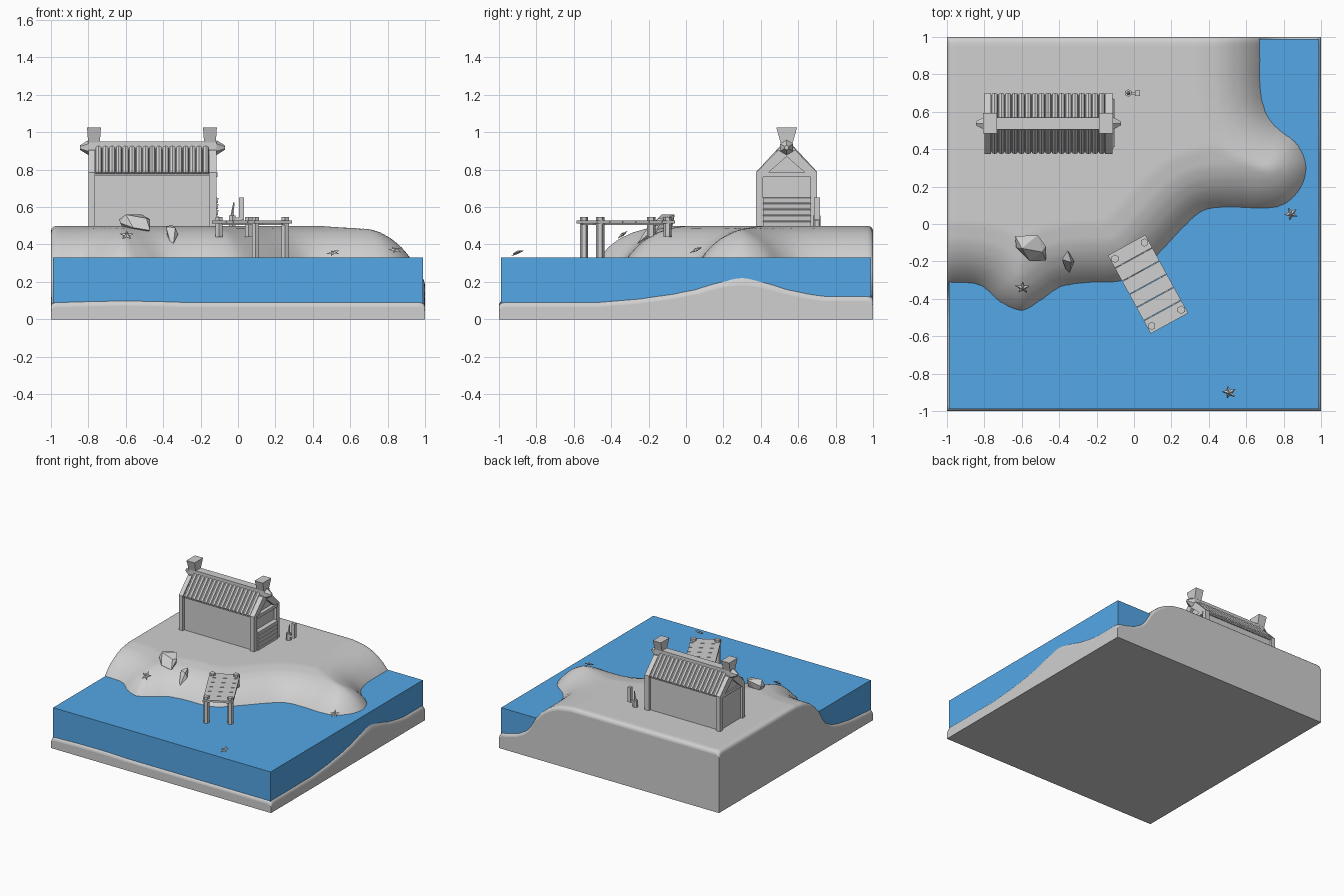
import bpy, bmesh, math, random
from mathutils import Vector, Matrix, Euler, kdtree

if "Cube" in bpy.data.objects:
    bpy.data.objects.remove(bpy.data.objects["Cube"])

random.seed(4)


def material(name, rgb):
    m = bpy.data.materials.new(name)
    m.diffuse_color = (*rgb, 1)
    m.use_nodes = True
    m.node_tree.nodes["Principled BSDF"].inputs["Base Color"].default_value = m.diffuse_color
    return m


GREY = material("stone_grey", (0.63, 0.63, 0.63))
BLUE = material("water_blue", (0.09, 0.39, 0.80))


def finish(name, bm, mat=GREY):
    bmesh.ops.recalc_face_normals(bm, faces=bm.faces)
    me = bpy.data.meshes.new(name)
    bm.to_mesh(me)
    bm.free()
    me.materials.append(mat)
    ob = bpy.data.objects.new(name, me)
    bpy.context.collection.objects.link(ob)
    return ob


def box(name, lo, hi, mat=GREY, rot=None, top=1.0):
    """Box between two corners; top scales the upper face, rot turns about its centre."""
    lo, hi = Vector(lo), Vector(hi)
    c, s = (lo + hi) / 2, hi - lo
    bm = bmesh.new()
    bmesh.ops.create_cube(bm, size=1)
    for v in bm.verts:
        k = top if v.co.z > 0 else 1
        p = Vector((v.co.x * s.x * k, v.co.y * s.y * k, v.co.z * s.z))
        if rot:
            p = rot @ p
        v.co = p + c
    return finish(name, bm, mat)


def rod(name, a, b, r1, r2, sides):
    a, b = Vector(a), Vector(b)
    m = Matrix.Translation((a + b) / 2) @ (b - a).to_track_quat('Z', 'Y').to_matrix().to_4x4()
    bm = bmesh.new()
    bmesh.ops.create_cone(bm, cap_ends=True, segments=sides, radius1=r1, radius2=r2,
                          depth=(b - a).length, matrix=m)
    return finish(name, bm)


def prism_x(name, profile, x0, x1):
    bm = bmesh.new()
    f = bm.faces.new([bm.verts.new((x0, y, z)) for y, z in profile])
    g = bmesh.ops.extrude_face_region(bm, geom=[f])
    bmesh.ops.translate(bm, vec=(x1 - x0, 0, 0),
                        verts=[v for v in g["geom"] if isinstance(v, bmesh.types.BMVert)])
    return finish(name, bm)


# Coastline, smoothed with a spline
coast = [(-1.4, -.32), (-1.1, -.32), (-.95, -.315), (-.82, -.33), (-.71, -.42), (-.6, -.462),
         (-.5, -.41), (-.39, -.335), (-.25, -.315), (-.1, -.31), (.02, -.27), (.16, -.13),
         (.3, .02), (.4, .08), (.55, .09), (.7, .083), (.82, .115), (.9, .21), (.92, .32),
         (.87, .43), (.76, .52), (.7, .61), (.675, .74), (.672, .9), (.672, 1.1), (.672, 1.4)]
line = []
for i in range(1, len(coast) - 2):
    p = [Vector(q) for q in coast[i - 1:i + 3]]
    for k in range(20):
        t = k / 20
        line.append(.5 * (2 * p[1] + (p[2] - p[0]) * t + (2 * p[0] - 5 * p[1] + 4 * p[2] - p[3]) * t * t
                          + (3 * p[1] - p[0] - 3 * p[2] + p[3]) * t ** 3))
tree = kdtree.KDTree(len(line))
for i, q in enumerate(line):
    tree.insert((q.x, q.y, 0), i)
tree.balance()
poly = line + [Vector((.672, 1.5)), Vector((-1.5, 1.5)), Vector((-1.5, -.32))]
SLOPE = [(-9, .093), (-.6, .097), (-.4, .115), (-.25, .14), (-.16, .165), (-.08, .21), (-.04, .26),
         (0, .33), (.05, .388), (.1, .43), (.16, .464), (.22, .485), (.32, .5), (9, .5)]


def on_land(x, y):
    inside = False
    for a, b in zip(poly, poly[1:] + poly[:1]):
        if (a.y > y) != (b.y > y) and x < (b.x - a.x) * (y - a.y) / (b.y - a.y) + a.x:
            inside = not inside
    return inside


def height(x, y):
    d = tree.find((x, y, 0))[2] * (1 if on_land(x, y) else -1)
    for (a, h), (b, k) in zip(SLOPE, SLOPE[1:]):
        if d <= b:
            z = h + (k - h) * (d - a) / (b - a)
            break
    for c in (x, y):        # rounded rim
        e = min(1 - abs(c), .03)
        z -= .03 - math.sqrt(.03 ** 2 - (.03 - e) ** 2)
    return z


# Terrain block
half = [-1, -.998, -.993, -.985, -.97]
n = 84
axis = half + [-.97 + 1.94 * i / n for i in range(1, n)] + [-v for v in reversed(half)]
bm = bmesh.new()
grid = [[bm.verts.new((x, y, height(x, y))) for x in axis] for y in axis]
for r0, r1 in zip(grid, grid[1:]):
    for i in range(len(axis) - 1):
        bm.faces.new((r0[i], r0[i + 1], r1[i + 1], r1[i])).smooth = True
rim = grid[0] + [r[-1] for r in grid[1:]] + grid[-1][-2::-1] + [r[0] for r in grid[-2:0:-1]]
low = [bm.verts.new((v.co.x, v.co.y, 0)) for v in rim]
for i in range(len(rim)):
    j = (i + 1) % len(rim)
    bm.faces.new((rim[i], low[i], low[j], rim[j]))
bm.faces.new(low)
finish("terrain", bm)

# Water
box("water", (-.988, -.988, .04), (.988, .988, .33), BLUE)

# House body
CY = .538
prism_x("house_walls", [(.395, .46), (.681, .46), (.681, .77), (CY, .91), (.395, .77)], -.785, -.14)

# Corrugated roof tubes and eave strips on both slopes
for s in (-1, 1):
    for i in range(17):
        x = -.745 + i * .0358
        rod("roof_tube", (x, CY + s * .15, .775), (x, CY + s * .02, .915), .0185, .0185, 8)
    box("eave_strip", (-.765, CY + s * .145 - .008, .768), (-.155, CY + s * .145 + .008, .782))

# Gable frames, chimneys and ridge ends
for x0, x1, d in ((-.80, -.765, -1), (-.155, -.115, 1)):
    for s in (-1, 1):
        box("corner_post", (x0, CY + s * .145 - .018, .46), (x1, CY + s * .145 + .018, .77))
        prism_x("gable_rafter", [(CY + s * .163, .76), (CY + s * .163, .785), (CY + s * .045, .905),
                                 (CY, .905), (CY, .87), (CY + s * .125, .76)], x0, x1)
    xm = -.77 if d < 0 else -.15
    box("gable_beam", (x0 + .004, .405, .76), (x1 + (.006 if d > 0 else -.006), .672, .785))
    box("chimney", (xm - .022, CY - .03, .93), (xm + .022, CY + .03, 1.025), top=1.0)
    c = box("chimney_cap", (xm - .037, CY - .055, .945), (xm + .037, CY + .055, 1.025))
    for v in c.data.vertices:
        if v.co.z < 1:
            v.co.y = CY + (v.co.y - CY) * .6
            v.co.x = xm + (v.co.x - xm) * .85
    xe = x0 if d < 0 else x1
    rod("ridge_end", (xe, CY, .918), (xe + d * .045, CY, .918), .04, .012, 6)
box("ridge_beam", (-.80, CY - .032, .895), (-.115, CY + .032, .95))

# Planks on the right gable
for i in range(5):
    z = .495 + i * .032
    box("wall_plank", (-.15, .412, z), (-.106, .668, z + .028), rot=Matrix.Rotation(.08, 3, 'Y'))

# Small posts beside the house
rod("short_post", (-.03, .7, .48), (-.03, .7, .555), .02, .02, 6)
rod("post_spike", (-.03, .7, .55), (-.022, .7, .625), .011, .003, 5)
box("signpost", (.005, .685, .53), (.032, .715, .65))
box("signpost_arm", (-.03, .693, .525), (.02, .705, .545))

# Dock, turned towards open water
turn = Matrix.Rotation(math.radians(-61.3), 3, 'Z')
mid = Vector((.075, -.322, .52))
for i in range(6):
    c = mid + turn @ Vector((-.2 + i * .08, 0, 0))
    h = Vector((.0385, .114, .0075))
    box("dock_plank", c - h, c + h, rot=turn)
for s in (-1, 1):
    c = mid + turn @ Vector((0, s * .07, -.01))
    h = Vector((.23, .01, .005))
    box("dock_rail", c - h, c + h, rot=turn)
    for u, z in ((-.205, .44), (.205, .09)):
        c = mid + turn @ Vector((u, s * .09, 0))
        rod("dock_post", (c.x, c.y, z), (c.x, c.y, .547), .022, .022, 6)


# Rocks: angular hulls
def rock(name, pts):
    bm = bmesh.new()
    for p in pts:
        bm.verts.new(p)
    bmesh.ops.convex_hull(bm, input=bm.verts)
    finish(name, bm)


rock("large_rock", [(-.635, -.065, .535), (-.515, -.06, .56), (-.47, -.12, .535), (-.47, -.195, .475),
                    (-.56, -.195, .49), (-.63, -.125, .515), (-.6, -.13, .56), (-.49, -.15, .54),
                    (-.6, -.08, .46), (-.5, -.1, .45)])
rock("small_rock", [(-.385, -.19, .495), (-.355, -.14, .505), (-.32, -.2, .455), (-.335, -.205, .49),
                    (-.345, -.26, .405), (-.365, -.24, .42), (-.375, -.2, .43), (-.34, -.17, .44)])


# Starfish: domed five-pointed stars
def starfish(loc, tilt, spin):
    bm = bmesh.new()
    ring = []
    for i in range(10):
        a, r = math.pi * i / 5, .04 if i % 2 == 0 else .017
        ring.append(bm.verts.new((r * math.cos(a), r * math.sin(a), 0)))
    top, bot = bm.verts.new((0, 0, .012)), bm.verts.new((0, 0, -.006))
    for i in range(10):
        bm.faces.new((ring[i], ring[(i + 1) % 10], top))
        bm.faces.new((ring[(i + 1) % 10], ring[i], bot))
    m = Matrix.Translation(loc) @ Euler(tilt).to_matrix().to_4x4() @ Matrix.Rotation(spin, 4, 'Z')
    bmesh.ops.transform(bm, matrix=m, verts=bm.verts)
    finish("starfish", bm)


starfish((-.595, -.34, .45), (.65, 0, 0), .3)
starfish((.84, .055, .37), (.45, .15, 0), .8)
starfish((.51, -.9, .355), (.4, -.2, 0), .5)
